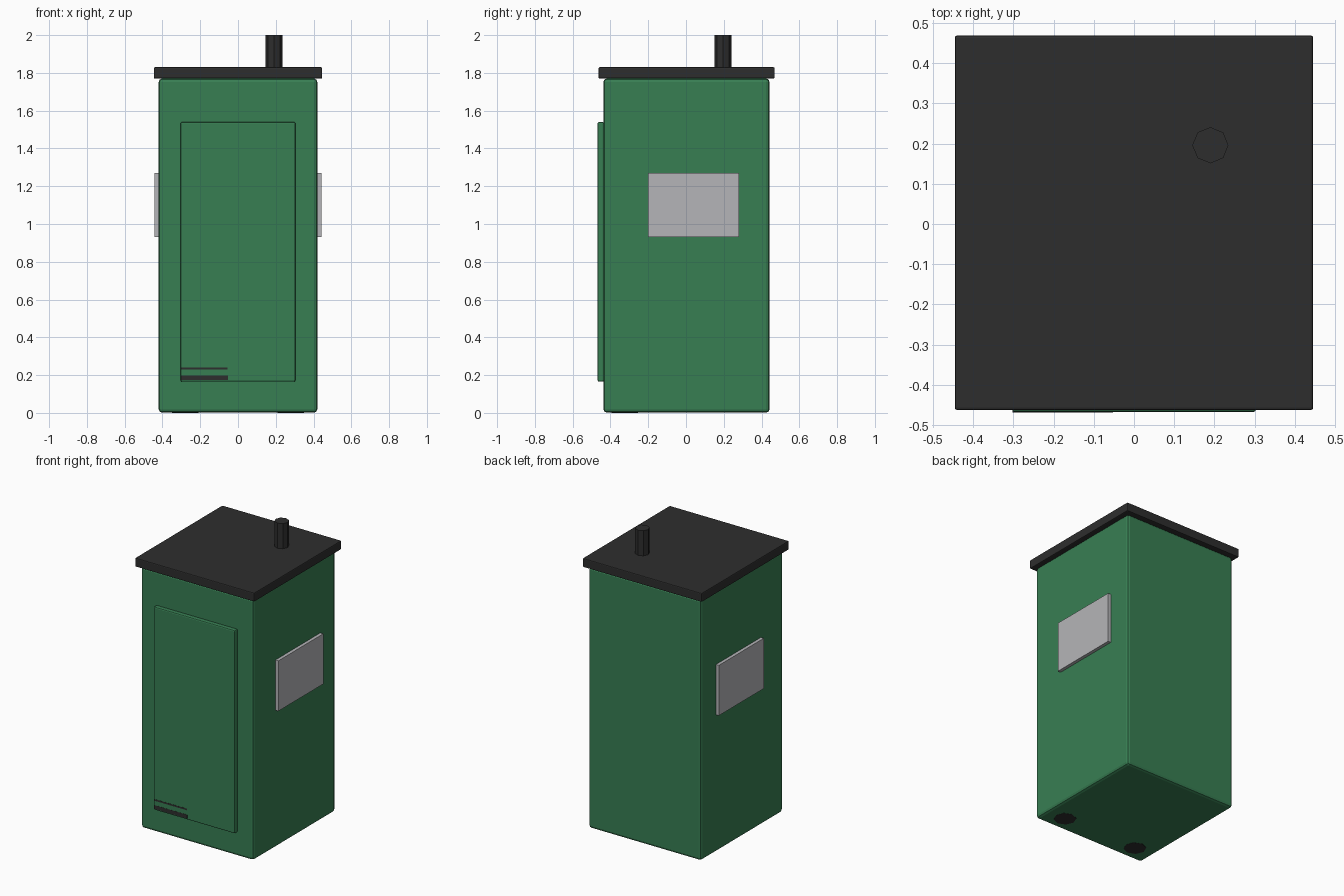
import bpy
from mathutils import Vector

if "Cube" in bpy.data.objects:
    bpy.data.objects.remove(bpy.data.objects["Cube"])


def material(name, rgb):
    m = bpy.data.materials.new(name)
    m.diffuse_color = (*rgb, 1)
    m.use_nodes = True
    m.node_tree.nodes["Principled BSDF"].inputs["Base Color"].default_value = m.diffuse_color
    return m


GREEN = material("cabin green", (0.039, 0.209, 0.086))
BLACK = material("charcoal", (0.027, 0.027, 0.027))
GREY = material("vent grey", (0.46, 0.46, 0.48))


def box(name, lo, hi, mat, bevel=0.0, segments=2):
    """Box between two corners, with an optional rounded edge."""
    lo, hi = Vector(lo), Vector(hi)
    bpy.ops.mesh.primitive_cube_add(size=1, location=(lo + hi) / 2)
    ob = bpy.context.object
    ob.name = name
    ob.scale = hi - lo
    bpy.ops.object.transform_apply(location=False, rotation=False, scale=True)
    ob.data.materials.append(mat)
    if bevel:
        mod = ob.modifiers.new("rounded edges", "BEVEL")
        mod.width = bevel
        mod.segments = segments
    return ob


def cylinder(name, x, y, z0, z1, radius, sides, mat):
    bpy.ops.mesh.primitive_cylinder_add(vertices=sides, radius=radius,
                                        depth=z1 - z0,
                                        location=(x, y, (z0 + z1) / 2))
    ob = bpy.context.object
    ob.name = name
    ob.data.materials.append(mat)
    return ob


# Cabin and overhanging roof
box("cabin", (-0.42, -0.437, 0.001), (0.42, 0.442, 1.77), GREEN, 0.018)
box("roof", (-0.446, -0.463, 1.77), (0.446, 0.469, 1.83), BLACK, 0.006)

# Raised door panel
box("door", (-0.304, -0.468, 0.165), (0.304, -0.435, 1.54), GREEN, 0.008)

# Dark hinge-side strips at the foot of the door
box("door_strip_low", (-0.302, -0.469, 0.174), (-0.052, -0.462, 0.199), BLACK)
box("door_strip_high", (-0.302, -0.469, 0.229), (-0.055, -0.462, 0.240), BLACK)

# Side vent panels
for side, label in ((1, "right"), (-1, "left")):
    x0, x1 = sorted((side * 0.415, side * 0.442))
    box("vent_panel_" + label, (x0, -0.2, 0.93), (x1, 0.28, 1.27), GREY)

# Vent pipe
cylinder("vent_pipe", 0.19, 0.196, 1.80, 2.0, 0.045, 8, BLACK)

# Feet: front pair shows through the floor, rear pair sits flush inside it
for y, z, label in ((-0.325, 0.0, "front"), (0.325, 0.002, "back")):
    for x in (-0.28, 0.28):
        cylinder("foot_" + label, x, y, z, 0.03, 0.07, 8, BLACK)
